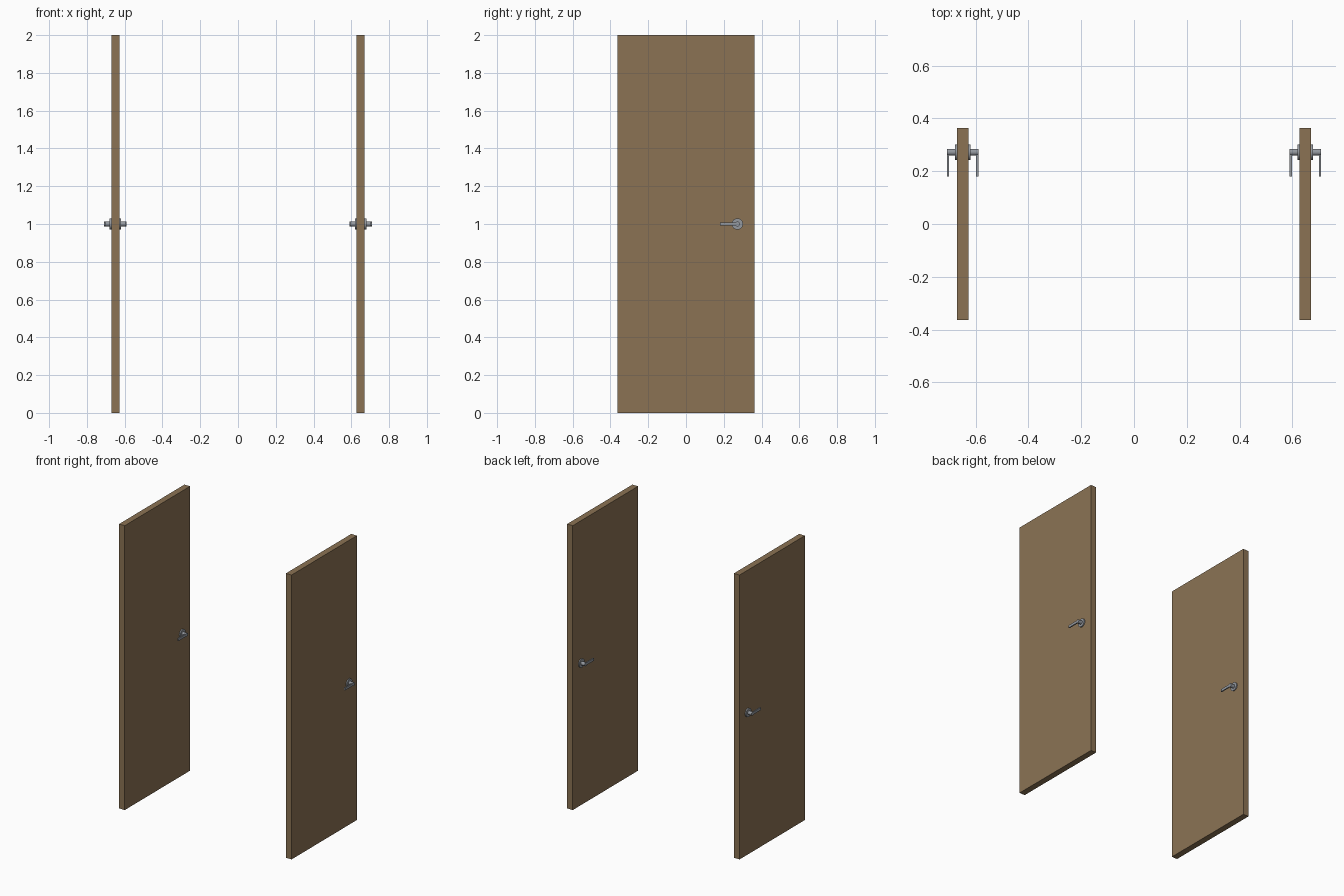
import bpy, math
from mathutils import Matrix

if "Cube" in bpy.data.objects:
    bpy.data.objects.remove(bpy.data.objects["Cube"])

def material(name, rgb):
    m = bpy.data.materials.new(name)
    m.diffuse_color = (*rgb, 1)
    m.use_nodes = True
    m.node_tree.nodes["Principled BSDF"].inputs["Base Color"].default_value = m.diffuse_color
    return m

WOOD = material("brown wood", (0.258, 0.171, 0.088))
STEEL = material("grey steel", (0.30, 0.32, 0.35))

DOOR_X, HALF_T, HALF_W, HEIGHT = 0.649, 0.022, 0.363, 2.0
HANDLE_Y, HANDLE_Z = 0.272, 1.0

def box(name, lo, hi, mat):
    bpy.ops.mesh.primitive_cube_add(size=1)
    o = bpy.context.object
    o.name = name
    size = [b - a for a, b in zip(lo, hi)]
    mid = [(a + b) / 2 for a, b in zip(lo, hi)]
    o.data.transform(Matrix.Translation(mid) @ Matrix.Diagonal((*size, 1)))
    o.data.materials.append(mat)
    return o

def disc(name, x0, x1, radius, mat):
    # cylinder along x, on the handle axis
    bpy.ops.mesh.primitive_cylinder_add(vertices=24, radius=radius, depth=abs(x1 - x0),
                                        location=((x0 + x1) / 2, HANDLE_Y, HANDLE_Z),
                                        rotation=(0, math.pi / 2, 0))
    o = bpy.context.object
    o.name = name
    o.data.materials.append(mat)
    bpy.ops.object.shade_smooth_by_angle(angle=math.radians(35))

for side, x in (("left", -DOOR_X), ("right", DOOR_X)):
    # door leaf
    box(side + "_door", (x - HALF_T, -HALF_W, 0), (x + HALF_T, HALF_W, HEIGHT), WOOD)
    # lever handle on each face
    for face, s in (("outer", 1), ("inner", -1)):
        tag = f"{side}_{face}_"
        disc(tag + "rosette", x + s * HALF_T, x + s * 0.030, 0.030, STEEL)
        disc(tag + "neck", x + s * 0.030, x + s * 0.060, 0.013, STEEL)
        xs = sorted((x + s * 0.051, x + s * 0.0595))
        box(tag + "lever", (xs[0], 0.180, HANDLE_Z - 0.009),
            (xs[1], HANDLE_Y, HANDLE_Z + 0.009), STEEL)
